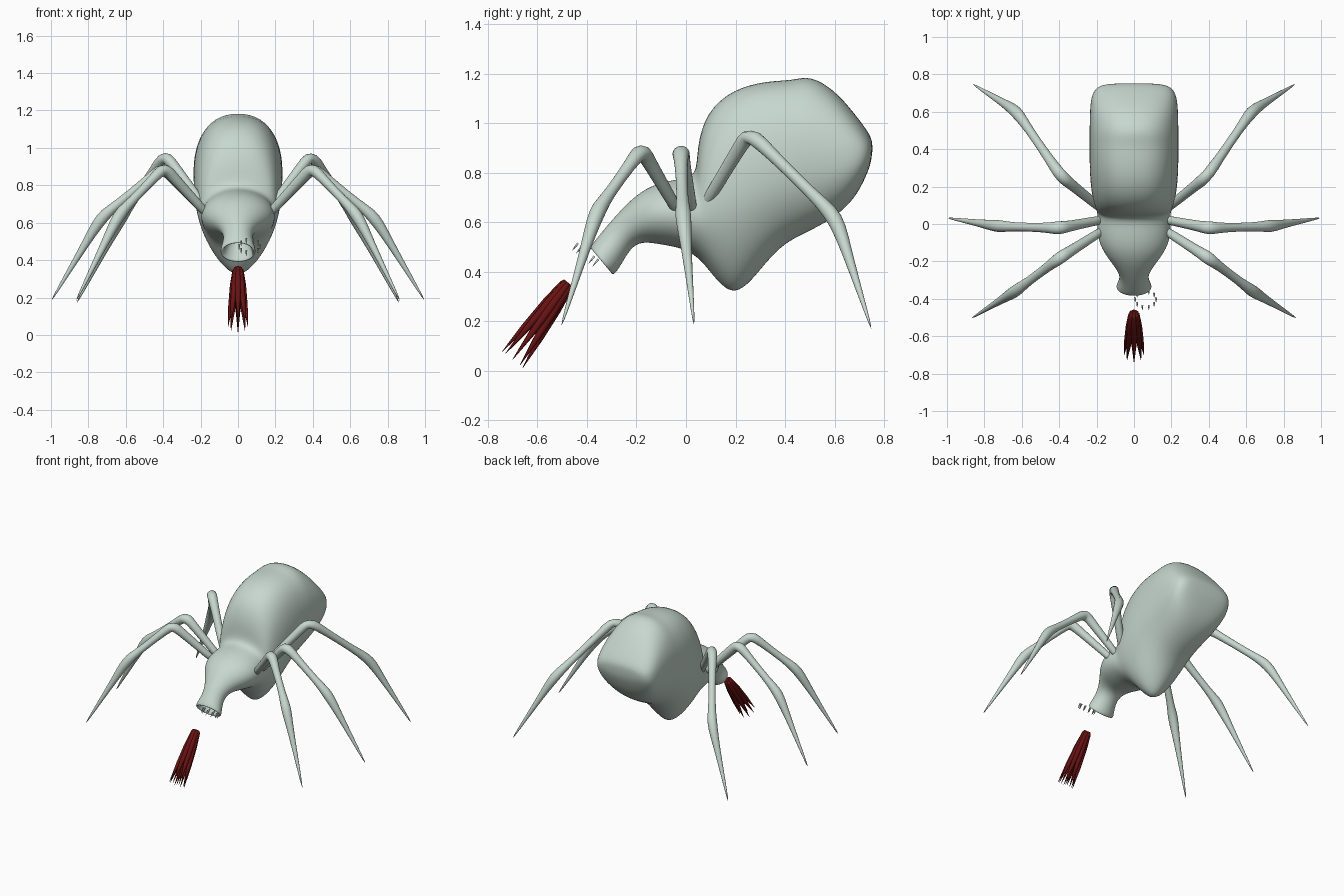
import bpy, bmesh, math
from mathutils import Vector

cube = bpy.data.objects.get("Cube")
if cube:
    bpy.data.objects.remove(cube)


def material(name, rgb):
    m = bpy.data.materials.new(name)
    m.use_nodes = True
    m.diffuse_color = (*rgb, 1)
    m.node_tree.nodes["Principled BSDF"].inputs["Base Color"].default_value = (*rgb, 1)
    return m


PALE = material("pale grey green", (0.57, 0.68, 0.62))
RED = material("dark red", (0.14, 0.006, 0.006))


def loft(name, rings, mat, subdiv=0):
    """Skin a list of equal-sized rings and cap both ends."""
    bm = bmesh.new()
    loops = [[bm.verts.new(p) for p in ring] for ring in rings]
    n = len(loops[0])
    for a, b in zip(loops, loops[1:]):
        for i in range(n):
            j = (i + 1) % n
            bm.faces.new((a[i], a[j], b[j], b[i]))
    bm.faces.new(loops[0])
    bm.faces.new(loops[-1])
    bmesh.ops.recalc_face_normals(bm, faces=bm.faces)
    mesh = bpy.data.meshes.new(name)
    bm.to_mesh(mesh)
    bm.free()
    mesh.materials.append(mat)
    mesh.polygons.foreach_set("use_smooth", [True] * len(mesh.polygons))
    ob = bpy.data.objects.new(name, mesh)
    bpy.context.collection.objects.link(ob)
    if subdiv:
        mod = ob.modifiers.new("smooth", "SUBSURF")
        mod.levels = mod.render_levels = subdiv
    return ob


def tube(name, path, mat, sides=10, subdiv=0):
    """Round tube through (point, radius) pairs."""
    pts = [Vector(p) for p, r in path]
    rings = []
    for k, (p, r) in enumerate(path):
        d = (pts[min(k + 1, len(pts) - 1)] - pts[max(k - 1, 0)]).normalized()
        u = d.cross(Vector((0.1, 1, 0.2))).normalized()
        v = d.cross(u)
        rings.append([pts[k] + r * (u * math.cos(a) + v * math.sin(a))
                      for a in (2 * math.pi * i / sides for i in range(sides))])
    return loft(name, rings, mat, subdiv)


def section(ty, tz, by, bz, w, top=2.0, low=2.0, sides=20):
    """Cross-section between a top and a bottom point, with separate roundness."""
    mid, half = Vector((0, (ty + by) / 2, (tz + bz) / 2)), Vector((0, (ty - by) / 2, (tz - bz) / 2))
    ring = []
    for i in range(sides):
        a = 2 * math.pi * (i + 0.5) / sides
        c, s = math.cos(a), math.sin(a)
        e = 2 / (top if s > 0 else low)
        x = math.copysign(abs(c) ** e, c) * w
        ring.append(mid + Vector((x, 0, 0)) + half * math.copysign(abs(s) ** e, s) * 1.01)
    return ring


# Body: hollow mouth, neck, thorax and keeled abdomen in one skin
profile = [
    # mouth cavity and lip
    (-0.285, 0.555, -0.245, 0.505, 0.035),
    (-0.325, 0.535, -0.265, 0.46, 0.06),
    (-0.374, 0.488, -0.303, 0.402, 0.075),
    (-0.386, 0.492, -0.299, 0.388, 0.093),
    (-0.382, 0.508, -0.283, 0.393, 0.097),
    # neck and thorax
    (-0.34, 0.56, -0.25, 0.45, 0.076),
    (-0.29, 0.62, -0.215, 0.505, 0.082),
    (-0.20, 0.715, -0.17, 0.522, 0.14),
    (-0.12, 0.757, -0.10, 0.51, 0.188),
    (-0.03, 0.775, -0.01, 0.495, 0.203),
    (0.045, 0.785, 0.06, 0.45, 0.195, 2.2, 1.8),
    # abdomen
    (0.043, 0.90, 0.11, 0.38, 0.205, 2.2, 1.6),
    (0.08, 1.045, 0.18, 0.305, 0.222, 2.4, 1.5),
    (0.19, 1.14, 0.245, 0.335, 0.237, 2.5, 1.6),
    (0.33, 1.172, 0.33, 0.445, 0.241, 2.5, 1.8),
    (0.43, 1.173, 0.40, 0.515, 0.241, 2.4, 2.0),
    (0.50, 1.195, 0.48, 0.555, 0.241, 2.2, 2.1),
    (0.60, 1.135, 0.59, 0.61, 0.239, 2.3, 2.2),
    (0.68, 1.04, 0.68, 0.69, 0.233, 2.4, 2.3),
    (0.74, 0.96, 0.73, 0.79, 0.205, 2.4, 2.3),
    (0.755, 0.92, 0.75, 0.85, 0.13),
]
loft("body", [section(*p) for p in profile], PALE, 2)

# Legs: hip, knee, shin joint, tip
legs = {
    "front": ((0.16, -0.03, 0.64), (0.395, -0.18, 0.897), (0.635, -0.36, 0.645), (0.87, -0.505, 0.175)),
    "middle": ((0.16, 0.025, 0.64), (0.40, -0.022, 0.895), (0.73, -0.012, 0.63), (1.0, 0.033, 0.18)),
    "back": ((0.16, 0.07, 0.66), (0.39, 0.255, 0.965), (0.63, 0.605, 0.62), (0.865, 0.75, 0.165)),
}
for side, sx in (("left", 1), ("right", -1)):
    for place, joints in legs.items():
        hip, knee, shin, tip = (Vector((p[0] * sx, p[1], p[2])) for p in joints)
        path = [
            (hip, 0.024), (hip.lerp(knee, 0.2), 0.026), (hip.lerp(knee, 0.8), 0.03),
            (knee.lerp(hip, 0.06), 0.037), (knee.lerp(shin, 0.06), 0.037),
            (knee.lerp(shin, 0.22), 0.026), (knee.lerp(shin, 0.75), 0.023),
            (shin.lerp(knee, 0.06), 0.035), (shin.lerp(tip, 0.08), 0.033),
            (shin.lerp(tip, 0.3), 0.022), (shin.lerp(tip, 0.7), 0.012), (tip, 0.003),
        ]
        tube(f"{place}_{side}_leg", path, PALE, 10, 1)

# Teeth: a ring of little spikes pointing along the snout
forward, up = Vector((0, -0.62, -0.78)), Vector((0, -0.78, 0.62))
center = Vector((0.062, -0.395, 0.483))
for i in range(10):
    a = 2 * math.pi * i / 10
    base = center + Vector((0.056 * math.cos(a), 0, 0)) + up * 0.055 * math.sin(a)
    tube(f"tooth_{i + 1}", [(base, 0.005), (base + forward * 0.02, 0.0035),
                            (base + forward * 0.038, 0.0005)], PALE, 6)

# Tongue: a splayed bundle of tapered red strands
root, end = Vector((0, -0.475, 0.355)), Vector((0, -0.70, 0.046))
for i in range(9):
    a = 2 * math.pi * i / 8
    spread = Vector((math.cos(a), 0, 0)) + up * math.sin(a) if i < 8 else Vector()
    start, tip = root + spread * 0.014, end + spread * 0.053
    path = [(start, 0.008), (start.lerp(tip, 0.04), 0.015), (start.lerp(tip, 0.3), 0.018),
            (start.lerp(tip, 0.65), 0.013), (tip, 0.001)]
    tube(f"tongue_strand_{i + 1}", path, RED, 8)
